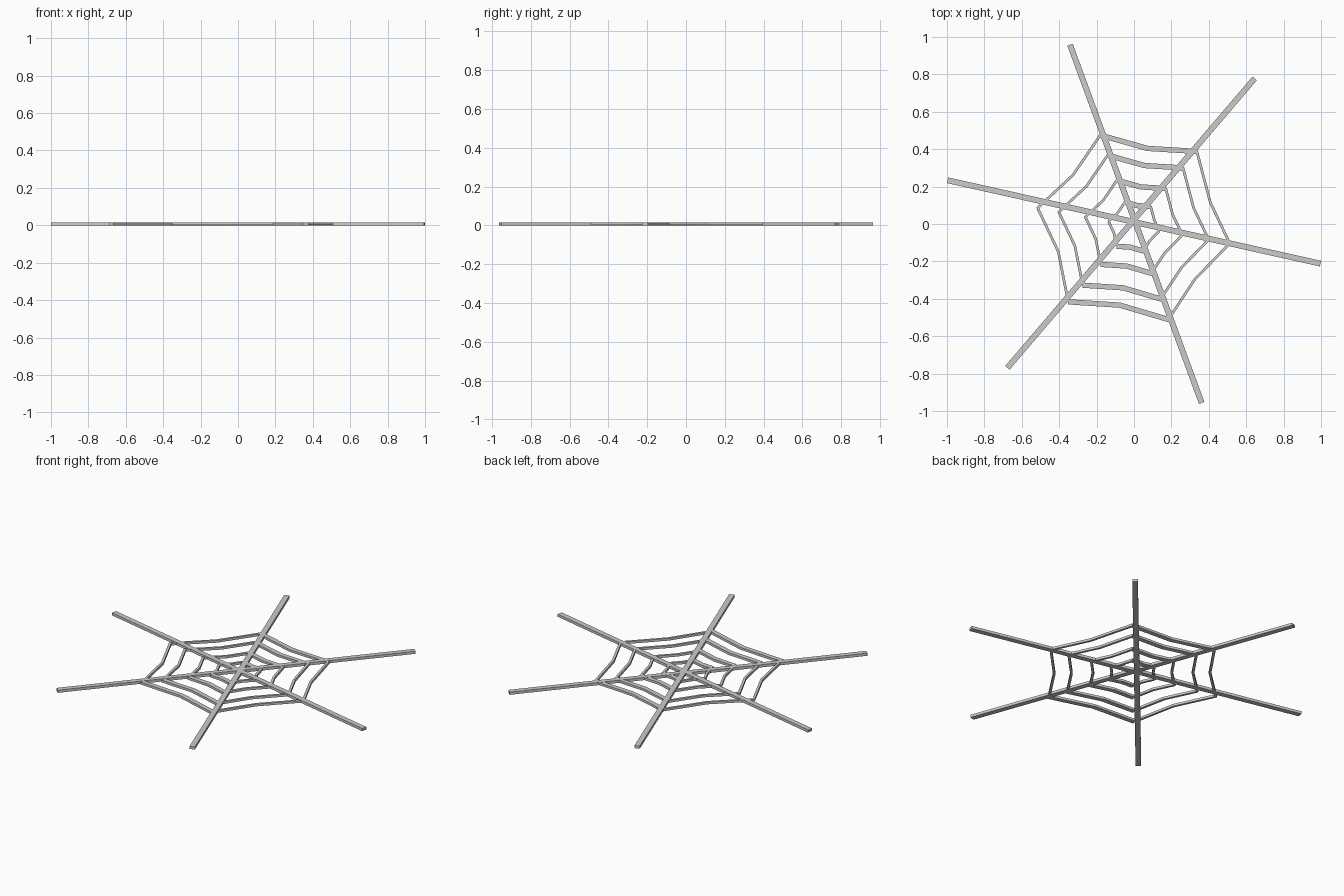
import bpy
from mathutils import Vector

if "Cube" in bpy.data.objects:
    bpy.data.objects.remove(bpy.data.objects["Cube"])


def ribbon(name, pts, width, z0, z1):
    """Flat bar with a rectangular section following a path, mitred at bends."""
    p = [Vector(q) for q in pts]
    verts, faces = [], []
    for i, c in enumerate(p):
        a = (p[i] - p[i - 1]).normalized() if i else (p[1] - p[0]).normalized()
        b = (p[i + 1] - p[i]).normalized() if i < len(p) - 1 else a
        t = (a + b).normalized()
        n = Vector((-t.y, t.x))
        n *= width / 2 / max(0.3, n.dot(Vector((-a.y, a.x))))
        l, r = c + n, c - n
        verts += [(r.x, r.y, z0), (l.x, l.y, z0), (l.x, l.y, z1), (r.x, r.y, z1)]
    for i in range(len(p) - 1):
        for k in range(4):
            j = (k + 1) % 4
            faces.append((4 * i + j, 4 * i + k, 4 * i + 4 + k, 4 * i + 4 + j))
    e = 4 * (len(p) - 1)
    faces += [(0, 1, 2, 3), (e + 3, e + 2, e + 1, e)]
    me = bpy.data.meshes.new(name)
    me.from_pydata(verts, [], faces)
    me.update()
    ob = bpy.data.objects.new(name, me)
    bpy.context.collection.objects.link(ob)
    return ob


# Three long spokes crossing at the centre
spokes = [((-0.342, 0.958), (0.362, -0.957)),
          ((0.645, 0.778), (-0.677, -0.769)),
          ((-0.997, 0.234), (0.997, -0.212))]
for i, s in enumerate(spokes):
    ribbon(f"spoke_{i + 1}", s, 0.031, 0.0, 0.016)

# Outer ring: six sagging strands (start, middle, end, width)
WIDE, THIN = 0.028, 0.014
strands = [
    ("top", (-0.18, 0.475), (0.073, 0.404), (0.337, 0.388), WIDE),
    ("upper_right", (0.335, 0.392), (0.408, 0.115), (0.51, -0.10), THIN),
    ("lower_right", (0.515, -0.10), (0.326, -0.295), (0.19, -0.50), THIN),
    ("bottom", (0.192, -0.513), (-0.075, -0.434), (-0.353, -0.416), WIDE),
    ("lower_left", (-0.353, -0.408), (-0.405, -0.147), (-0.515, 0.085), THIN),
    ("upper_left", (-0.518, 0.083), (-0.326, 0.262), (-0.18, 0.475), THIN),
]

# Rings shrink toward the centre of the web, strand width stays the same
centre = Vector((0.0, -0.012))
for r, scale in enumerate((1.0, 0.78, 0.505, 0.265)):
    for name, a, m, b, w in strands:
        pts = [centre + (Vector(q) - centre) * scale for q in (a, m, b)]
        ribbon(f"ring_{r + 1}_{name}_strand", pts, w, 0.001, 0.015)
